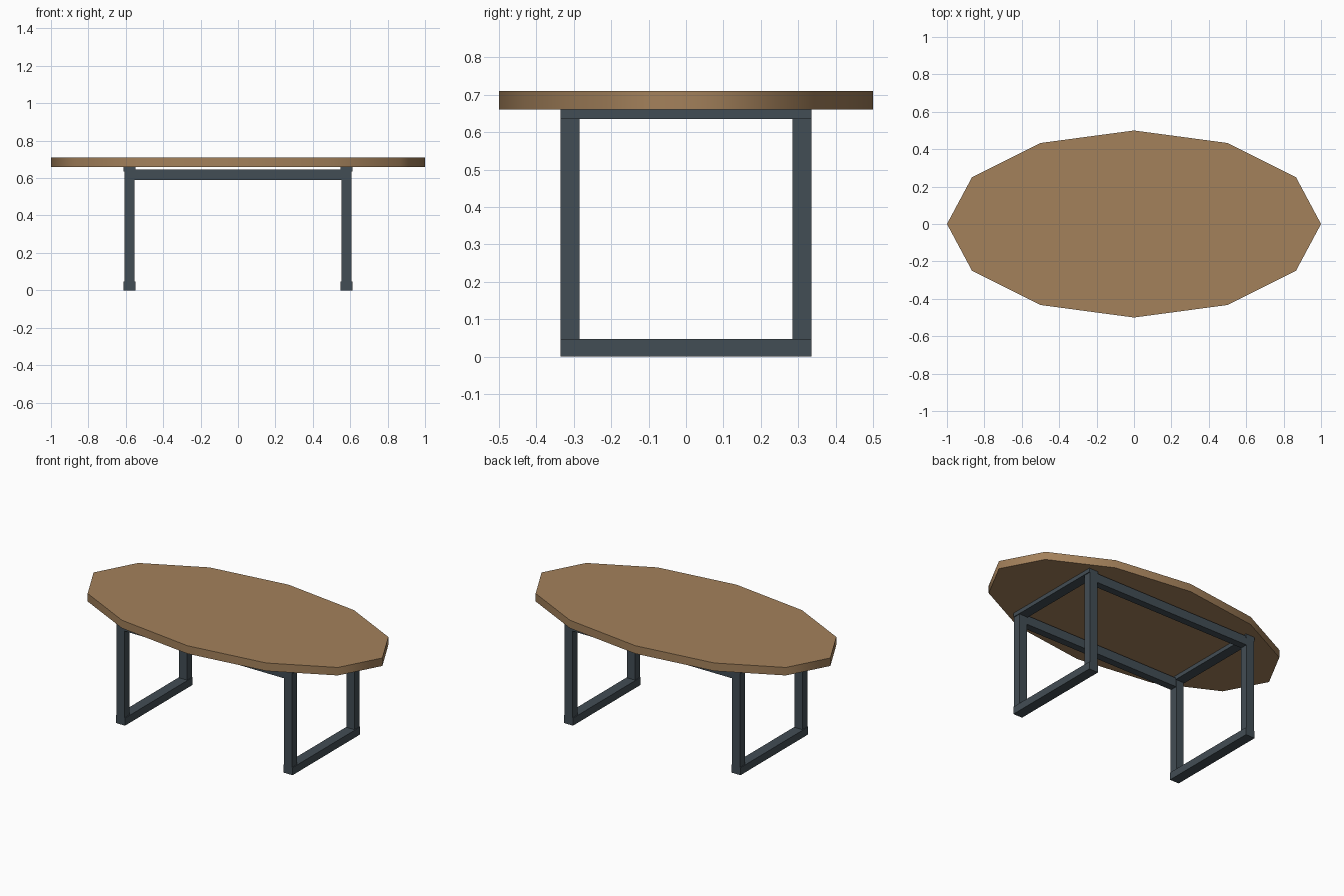
import bpy
import math

if "Cube" in bpy.data.objects:
    bpy.data.objects.remove(bpy.data.objects["Cube"])


def material(name, color):
    m = bpy.data.materials.new(name)
    m.diffuse_color = (*color, 1)
    m.use_nodes = True
    m.node_tree.nodes["Principled BSDF"].inputs["Base Color"].default_value = m.diffuse_color
    return m


wood = material("wood", (0.37, 0.22, 0.105))
steel = material("dark_steel", (0.055, 0.075, 0.09))


def box(name, x, y, z):
    """Box spanning the given (min, max) ranges."""
    spans = (x, y, z)
    bpy.ops.mesh.primitive_cube_add(size=1, location=[(a + b) / 2 for a, b in spans])
    ob = bpy.context.object
    ob.name = name
    ob.scale = [b - a for a, b in spans]
    bpy.ops.object.transform_apply(location=False, rotation=False, scale=True)
    ob.data.materials.append(steel)


# Oval twelve-sided top, with a corner at each end
bpy.ops.mesh.primitive_cylinder_add(vertices=12, radius=1, depth=0.05, location=(0, 0, 0.685))
top = bpy.context.object
top.name = "table_top"
top.scale = (1, 0.5, 1)
bpy.ops.object.transform_apply(location=False, rotation=False, scale=True)
top.data.materials.append(wood)
bpy.ops.object.shade_smooth_by_angle(angle=math.radians(60))

# Rectangular leg frames at both ends
for side, cx in (("left", -0.58), ("right", 0.58)):
    bar = (cx - 0.032, cx + 0.032)
    box(side + "_floor_bar", bar, (-0.335, 0.335), (0, 0.047))
    box(side + "_top_bar", bar, (-0.335, 0.335), (0.635, 0.66))
    for end, cy in (("front", -0.31), ("back", 0.31)):
        box(f"{side}_{end}_leg", (cx - 0.027, cx + 0.027),
            (cy - 0.025, cy + 0.025), (0.047, 0.635))

# Long rails joining the frames
for end, cy in (("front", -0.31), ("back", 0.31)):
    box(end + "_rail", (-0.555, 0.555), (cy - 0.023, cy + 0.023), (0.59, 0.647))
